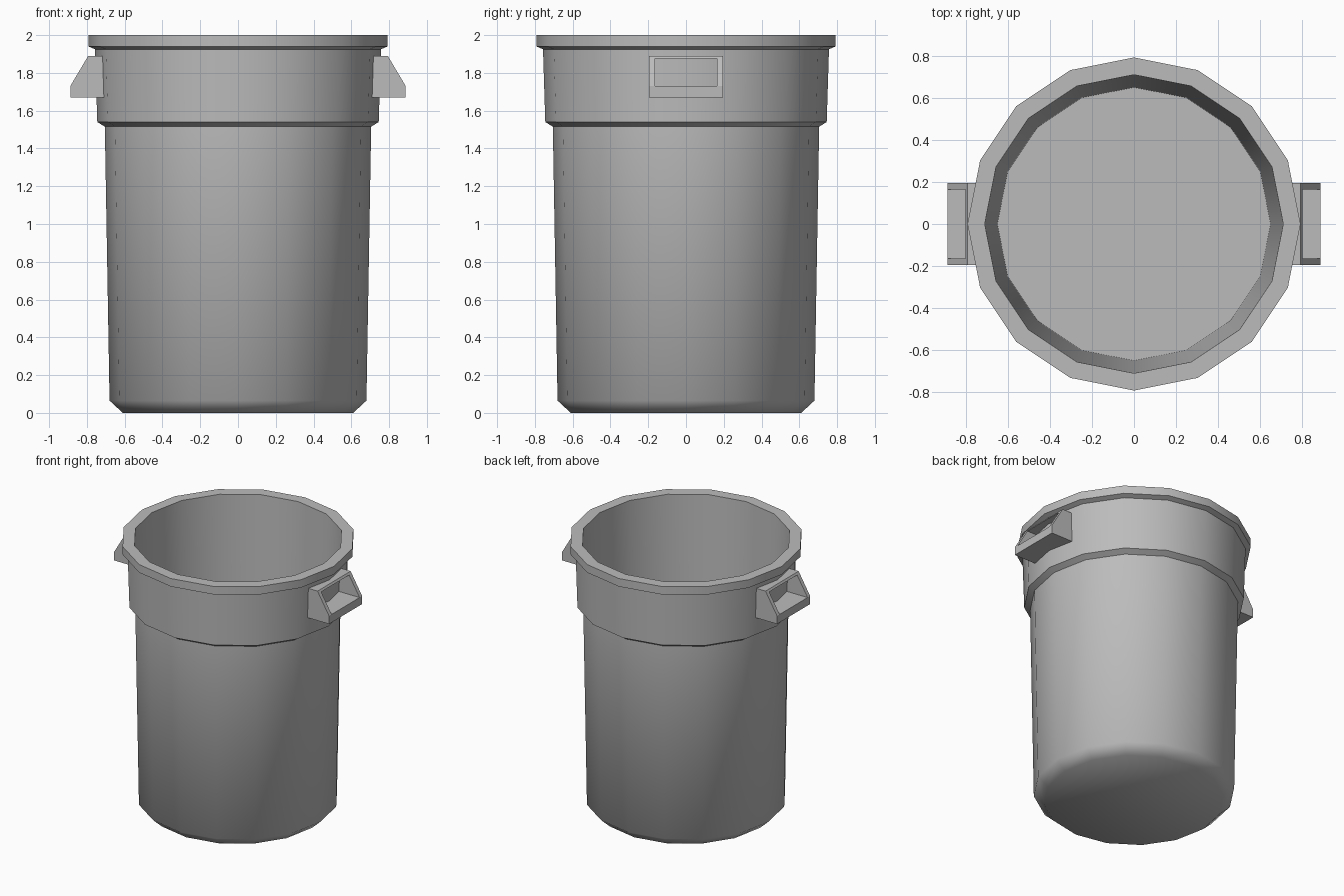
import bpy, bmesh, math
from mathutils import Vector

cube = bpy.data.objects.get("Cube")
if cube:
    bpy.data.objects.remove(cube, do_unlink=True)

SIDES = 16

grey = bpy.data.materials.new("grey plastic")
grey.use_nodes = True
colour = (0.5, 0.5, 0.5, 1)
grey.diffuse_color = colour
grey.node_tree.nodes["Principled BSDF"].inputs["Base Color"].default_value = colour


def make_object(name, bm):
    bmesh.ops.recalc_face_normals(bm, faces=bm.faces)
    mesh = bpy.data.meshes.new(name)
    bm.to_mesh(mesh)
    bm.free()
    mesh.materials.append(grey)
    obj = bpy.data.objects.new(name, mesh)
    bpy.context.collection.objects.link(obj)
    return obj


def lathe(name, profile):
    """Turn a (radius, height) profile about z and cap both ends."""
    bm = bmesh.new()
    rings = []
    for r, z in profile:
        angles = [math.tau * i / SIDES for i in range(SIDES)]
        rings.append([bm.verts.new((r * math.cos(a), r * math.sin(a), z)) for a in angles])
    for low, high in zip(rings, rings[1:]):
        for i in range(SIDES):
            j = (i + 1) % SIDES
            bm.faces.new((low[i], low[j], high[j], high[i]))
    bm.faces.new(rings[0])
    bm.faces.new(rings[-1])
    return make_object(name, bm)


def add_prism(bm, outline, y0, y1):
    """Extrude an (x, z) outline from y0 to y1."""
    face = bm.faces.new([bm.verts.new((x, y0, z)) for x, z in outline])
    new = bmesh.ops.extrude_face_region(bm, geom=[face])["geom"]
    verts = [v for v in new if isinstance(v, bmesh.types.BMVert)]
    bmesh.ops.translate(bm, verts=verts, vec=Vector((0, y1 - y0, 0)))


# Bin: base chamfer, tapered wall, upper band, rim, then the inside wall and floor
bin_body = lathe("bin_body", [
    (0.61, 0), (0.68, 0.065), (0.705, 1.515), (0.745, 1.54), (0.757, 1.925),
    (0.792, 1.94), (0.792, 2.0), (0.71, 2.0), (0.65, 0.06)])
bpy.context.view_layer.objects.active = bin_body
bin_body.select_set(True)
bpy.ops.object.shade_smooth_by_angle(angle=math.radians(52))
bin_body.select_set(False)

# Handles: two end plates, a thin roof and a grip bar around an open pocket
END = [(0.70, 1.67), (0.888, 1.67), (0.888, 1.73), (0.793, 1.89), (0.70, 1.89)]
ROOF = [(0.71, 1.875), (0.802, 1.875), (0.793, 1.89), (0.71, 1.89)]
GRIP = [(0.71, 1.67), (0.888, 1.67), (0.888, 1.73), (0.71, 1.73)]
for name, side in (("left_handle", 1), ("right_handle", -1)):
    bm = bmesh.new()
    for outline, y0, y1 in ((END, -0.195, -0.165), (END, 0.165, 0.195),
                            (ROOF, -0.165, 0.165), (GRIP, -0.165, 0.165)):
        add_prism(bm, [(side * x, z) for x, z in outline], y0, y1)
    make_object(name, bm)
